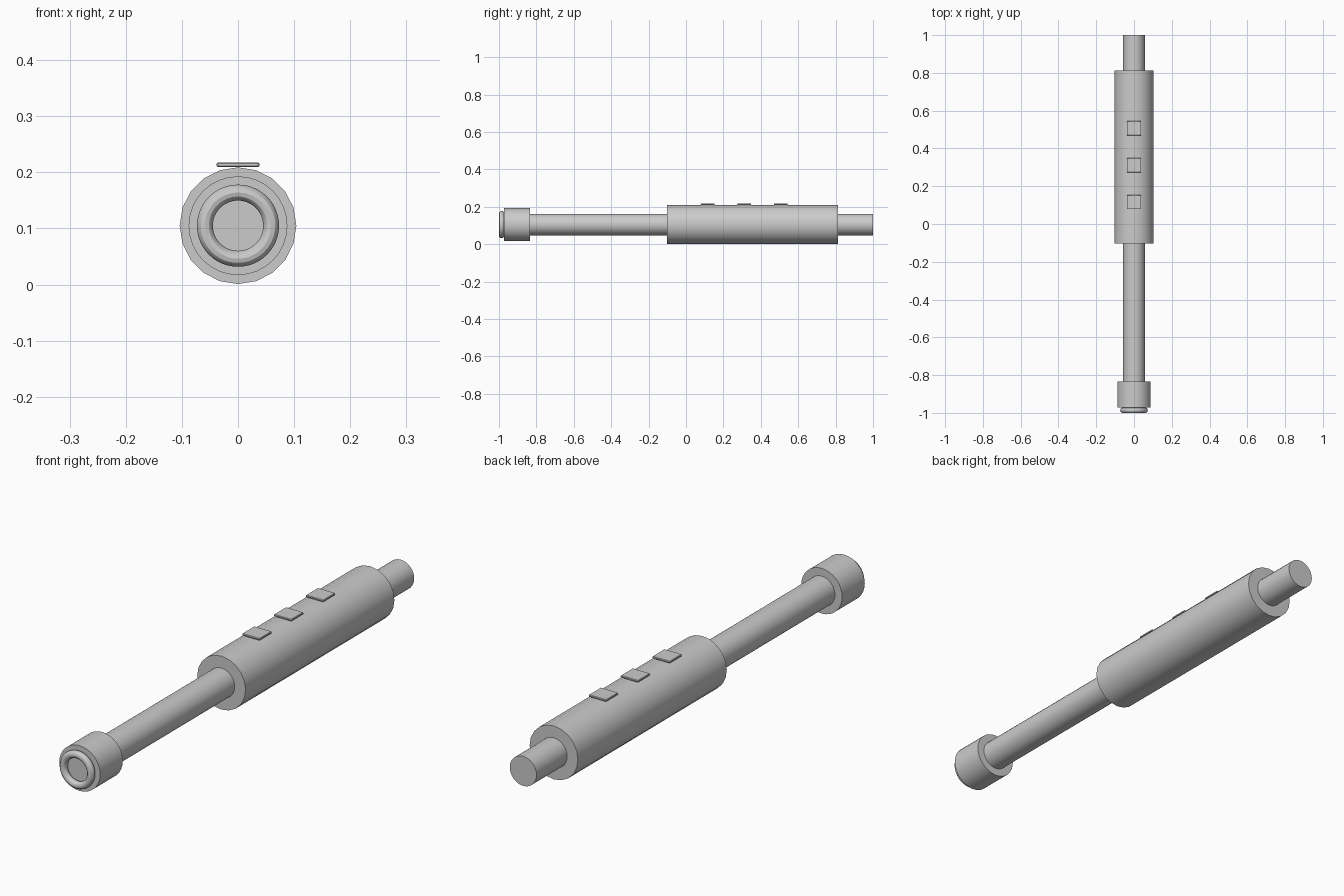
import bpy
from math import pi, radians

if "Cube" in bpy.data.objects:
    bpy.data.objects.remove(bpy.data.objects["Cube"])

AXIS_Z = 0.105


def smooth(obj, name):
    obj.name = name
    bpy.ops.object.shade_smooth_by_angle(angle=radians(30))
    return obj


def rod(name, radius, y0, y1, sides):
    """Cylinder lying along y between y0 and y1."""
    bpy.ops.mesh.primitive_cylinder_add(
        vertices=sides, radius=radius, depth=y1 - y0,
        location=(0, (y0 + y1) / 2, AXIS_Z), rotation=(pi / 2, 0, 0))
    return smooth(bpy.context.object, name)


# Main tube parts
rod("shaft", 0.0575, -0.965, 1.0, 32)
rod("grip_sleeve", 0.104, -0.102, 0.812, 20)
rod("head_collar", 0.088, -0.972, -0.833, 32)

# Rounded ring on the front of the head
bpy.ops.mesh.primitive_torus_add(
    major_radius=0.059, minor_radius=0.0142, major_segments=48, minor_segments=12,
    location=(0, -0.9858, AXIS_Z), rotation=(pi / 2, 0, 0))
smooth(bpy.context.object, "head_ring")

# Three flat buttons along the top of the sleeve
for i, y in enumerate((0.116, 0.311, 0.507)):
    bpy.ops.mesh.primitive_cube_add(size=1, location=(0, y, 0.2135))
    button = bpy.context.object
    button.name = f"button_{i + 1}"
    button.scale = (0.076, 0.075, 0.008)
    bpy.ops.object.transform_apply(location=False, rotation=False, scale=True)
    bevel = button.modifiers.new("edge_bevel", 'BEVEL')
    bevel.width = 0.002
    bevel.segments = 1
